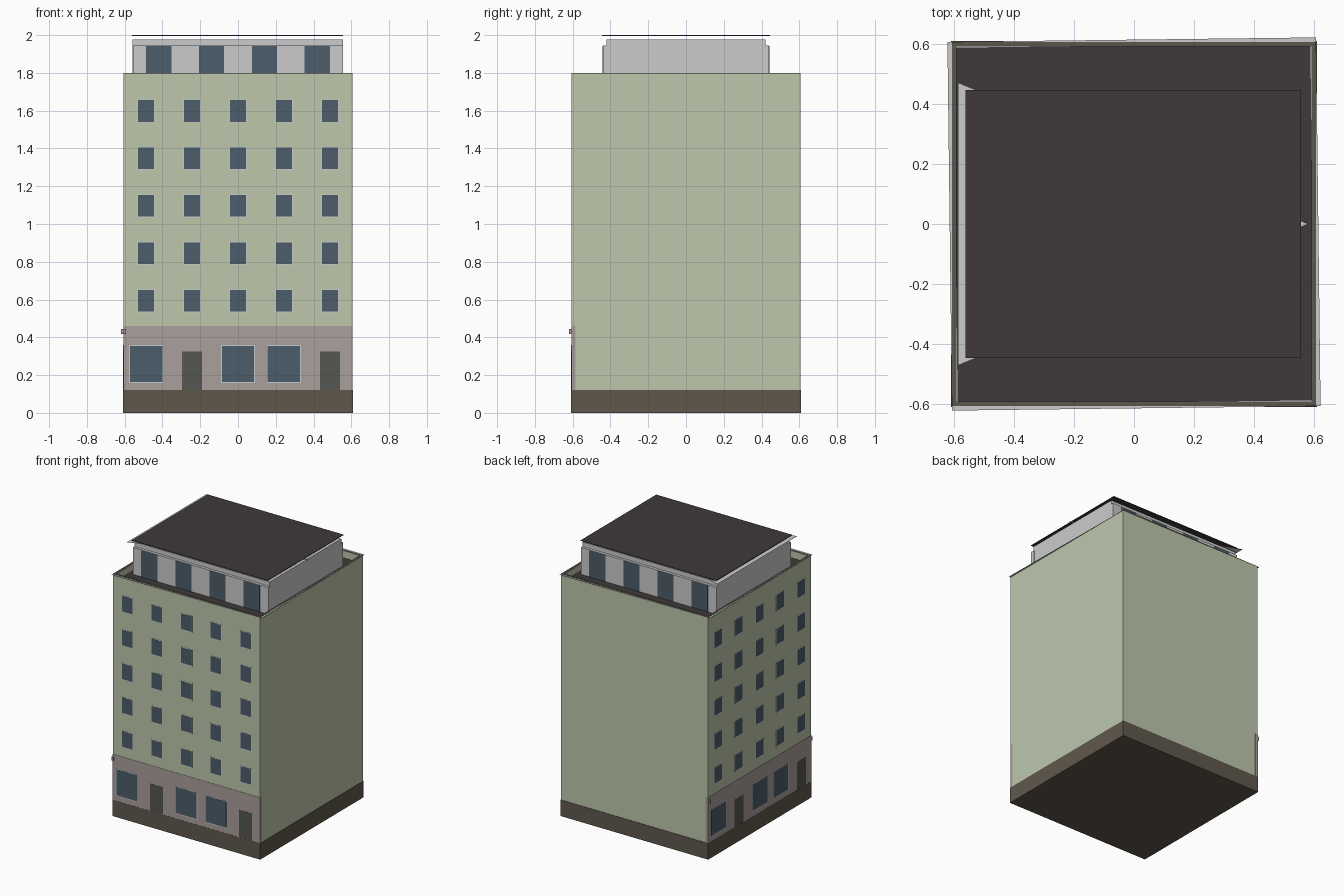
import bpy, bmesh
from math import radians
from mathutils import Matrix

if "Cube" in bpy.data.objects:
    bpy.data.objects.remove(bpy.data.objects["Cube"])

H = 0.605                       # half width of the building


def mat(name, r, g, b):
    m = bpy.data.materials.new(name)
    m.diffuse_color = (r, g, b, 1)
    m.use_nodes = True
    m.node_tree.nodes["Principled BSDF"].inputs["Base Color"].default_value = m.diffuse_color
    return m


GREEN = mat("green_plaster", 0.51, 0.575, 0.415)
MAUVE = mat("shop_plaster", 0.40, 0.35, 0.33)
BROWN = mat("plinth_brown", 0.115, 0.097, 0.073)
DARK = mat("roof_dark", 0.05, 0.041, 0.04)
GLASS = mat("glass", 0.073, 0.11, 0.145)
DOOR = mat("door_grey", 0.092, 0.095, 0.085)


def build(name, bm, material=None, turn=0):
    bmesh.ops.recalc_face_normals(bm, faces=bm.faces)
    me = bpy.data.meshes.new(name)
    bm.to_mesh(me)
    bm.free()
    me.transform(Matrix.Rotation(radians(turn), 4, 'Z'))
    ob = bpy.data.objects.new(name, me)
    bpy.context.collection.objects.link(ob)
    if material:
        me.materials.append(material)
    return ob


def boxes(name, ranges, material=None, turn=0):
    """One object from boxes given as (x0, x1, y0, y1, z0, z1)."""
    bm = bmesh.new()
    for x0, x1, y0, y1, z0, z1 in ranges:
        m = (Matrix.Translation(((x0 + x1) / 2, (y0 + y1) / 2, (z0 + z1) / 2))
             @ Matrix.Diagonal((x1 - x0, y1 - y0, z1 - z0, 1)))
        bmesh.ops.create_cube(bm, size=1, matrix=m)
    return build(name, bm, material, turn)


def ring(name, outer, inner, z0, z1, material=None, turn=0):
    """Square ring with a rectangular section."""
    bm = bmesh.new()
    loops = []
    for r, z in ((outer, z0), (outer, z1), (inner, z1), (inner, z0)):
        loops.append([bm.verts.new((sx * r, sy * r, z))
                      for sx, sy in ((-1, -1), (1, -1), (1, 1), (-1, 1))])
    for a, b in zip(loops, loops[1:] + loops[:1]):
        for i in range(4):
            j = (i + 1) % 4
            bm.faces.new((a[i], a[j], b[j], b[i]))
    return build(name, bm, material, turn)


# main block, plinth, parapet and roof deck
boxes("plinth", [(-H - .003, H + .003, -H - .003, H + .003, 0, 0.12)], BROWN)
boxes("main_block", [(-H, H, -H, H, 0.12, 1.735)], GREEN)
ring("parapet", H, 0.59, 1.735, 1.797, GREEN)
ring("parapet_coping", 0.613, 0.592, 1.797, 1.798, None, 0.7)
ring("parapet_cap", H, 0.59, 1.798, 1.80, BROWN)
boxes("roof_deck", [(-0.59, 0.59, -0.59, 0.59, 1.735, 1.745)], DARK)

# two street facades: the front, and the same turned to the left side
COLS = [-0.487, -0.2435, 0, 0.2435, 0.487]
ROWS = [0.593 + 0.2513 * i for i in range(5)]
F = -H


def panes(items, grow, y):
    return [(x - w - grow, x + w + grow, y, F + 0.002, z0 - grow, z1 + grow)
            for x, w, z0, z1 in items]


upper = [(x, 0.043, z - 0.057, z + 0.057) for x in COLS for z in ROWS]
shop = [(COLS[i], 0.086, 0.163, 0.355) for i in (0, 2, 3)]
doors = [(COLS[i], 0.053, 0.122, 0.325) for i in (1, 4)]
for side, turn in (("front", 0), ("left", -90)):
    boxes(side + "_shop_wall",
          [(-H - .001, H + .001, F - 0.002, -0.585, 0.12, 0.46)], MAUVE, turn)
    # short stub where the shop fascia ends at the corner
    boxes(side + "_fascia_end",
          [(-H, -H + 0.012, -0.62, F, 0.417, 0.445)], MAUVE, turn)
    boxes(side + "_window_frames",
          panes(upper, 0.005, F - 0.001) + panes(shop, 0.005, F - 0.003),
          None, turn)
    boxes(side + "_window_glass",
          panes(upper, 0, F - 0.002) + panes(shop, 0, F - 0.004), GLASS, turn)
    boxes(side + "_doors", panes(doors, 0, F - 0.003), DOOR, turn)

# penthouse with full-width window walls at front and back
boxes("penthouse", [(-0.558, 0.555, -0.42, 0.42, 1.74, 1.978)])
PX = [-0.42, -0.14, 0.14, 0.42]
for side, turn in (("front", 0), ("back", 180)):
    boxes("penthouse_%s_wall" % side,
          [(-0.557, 0.557, -0.44, -0.41, 1.74, 1.945)], None, turn)
    boxes("penthouse_%s_glass" % side,
          [(x - .067, x + .067, -0.441, -0.43, 1.745, 1.942) for x in PX],
          GLASS, turn)

# thin three-sided plate under the penthouse roof
bm = bmesh.new()
low = [bm.verts.new(p + (1.987,))
       for p in ((-0.585, 0.47), (-0.585, -0.47), (0.58, 0))]
top = bmesh.ops.extrude_face_region(bm, geom=[bm.faces.new(low)])
bmesh.ops.translate(bm, vec=(0, 0, 0.001),
                    verts=[g for g in top["geom"] if isinstance(g, bmesh.types.BMVert)])
build("roof_edge_plate", bm)

# penthouse roof
boxes("penthouse_roof", [(-0.56, 0.556, -0.445, 0.445, 1.996, 2.0)], DARK)
